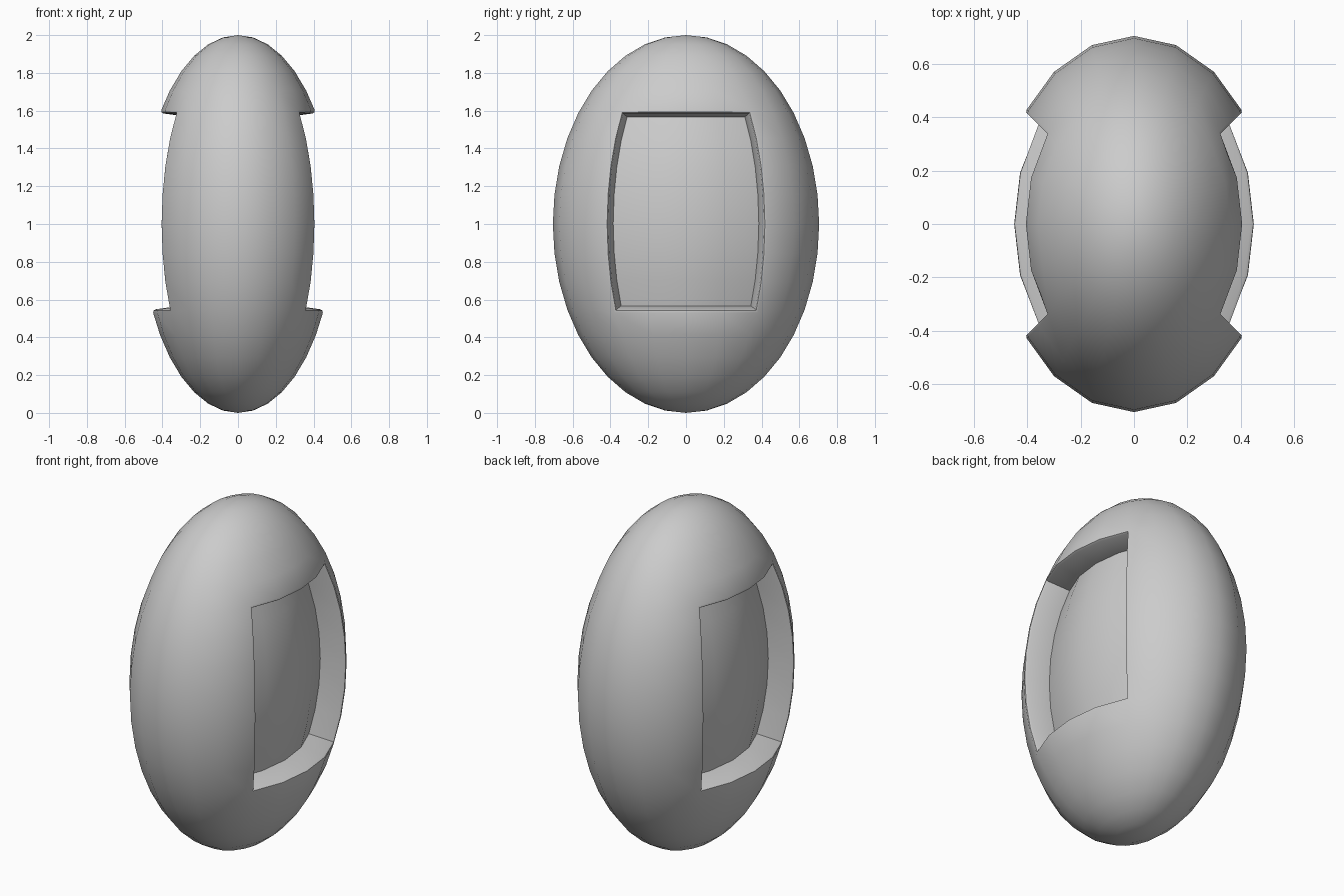
import bpy, bmesh, math
from mathutils import Matrix, Vector

if "Cube" in bpy.data.objects:
    bpy.data.objects.remove(bpy.data.objects["Cube"])

A, B, C = 0.51, 0.705, 1.0      # half sizes in x, y, z
DEPTH = 0.15                    # depth of each side recess

bm = bmesh.new()
bmesh.ops.create_uvsphere(bm, u_segments=20, v_segments=20, radius=1.0)


def in_window(face, side):
    """Faces between the +-36 degree meridians and -27..36 degree latitudes."""
    c = face.calc_center_median()
    lon = math.degrees(math.atan2(c.y, c.x * side))
    lat = math.degrees(math.atan2(c.z, math.hypot(c.x, c.y)))
    return abs(lon) < 36 and -27 < lat < 36


windows = {s: [f for f in bm.faces if in_window(f, s)] for s in (1, -1)}

# Ellipsoid standing on the ground
bm.transform(Matrix.Translation((0, 0, C)) @ Matrix.Diagonal((A, B, C, 1)))

# Push one window into each side, slightly tapered
rim = []
for side, faces in windows.items():
    region = set(faces)
    rim += [e for e in {e for f in faces for e in f.edges}
            if sum(f in region for f in e.link_faces) == 1]
    new = bmesh.ops.extrude_face_region(bm, geom=faces)["geom"]
    old = [f for f in faces if f.is_valid]
    if old:
        bmesh.ops.delete(bm, geom=old, context='FACES')
    for v in new:
        if isinstance(v, bmesh.types.BMVert):
            v.co = Vector((v.co.x - side * DEPTH,
                           v.co.y * 0.93,
                           1.067 + (v.co.z - 1.067) * 0.96))

# Small bevel around the window rims
rim = [e for e in rim if e.is_valid]
bmesh.ops.bevel(bm, geom=rim, offset=0.018, segments=2, profile=0.5,
                affect='EDGES')
bmesh.ops.recalc_face_normals(bm, faces=bm.faces[:])

mesh = bpy.data.meshes.new("recessed_egg_shell")
bm.to_mesh(mesh)
bm.free()
shell = bpy.data.objects.new("recessed_egg_shell", mesh)
bpy.context.collection.objects.link(shell)
bpy.context.view_layer.objects.active = shell
shell.select_set(True)
bpy.ops.object.shade_smooth_by_angle(angle=math.radians(35))
